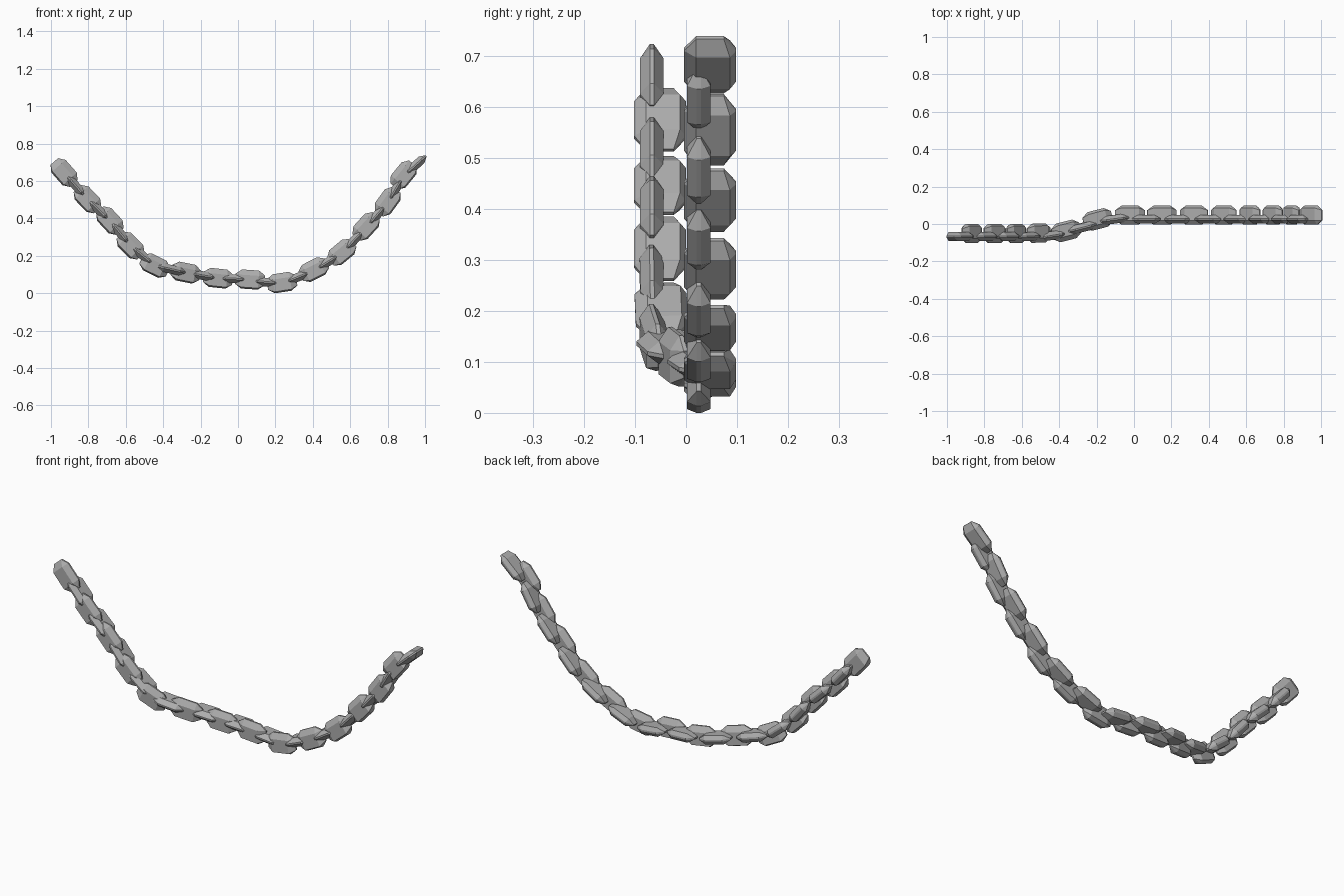
import bpy, bmesh
from mathutils import Vector, Matrix

if "Cube" in bpy.data.objects:
    bpy.data.objects.remove(bpy.data.objects["Cube"])

# centres of the upright links, left to right (x, y, z)
upright = [(-.93, -.067, .645), (-.805, -.067, .503), (-.685, -.067, .388), (-.575, -.067, .255),
           (-.445, -.062, .148), (-.28, -.02, .11), (-.107, .025, .08), (.064, .025, .073),
           (.235, .025, .057), (.405, .025, .126), (.555, .025, .219), (.685, .025, .357),
           (.80, .025, .489), (.885, .025, .632)]
upright = [Vector(p) for p in upright]
END = Vector((.947, .025, .688))

steel = bpy.data.materials.new("dark_steel")
steel.diffuse_color = (.42, .42, .42, 1)
steel.use_nodes = True
steel.node_tree.nodes["Principled BSDF"].inputs["Base Color"].default_value = steel.diffuse_color


def ring(hl, hw, cl, cw):
    """Chamfered rectangle outline"""
    return {(sx * (hl - a * cl), sy * (hw - (1 - a) * cw))
            for sx in (-1, 1) for sy in (-1, 1) for a in (0, 1)}


def make_link(name, centre, tangent, side, shift):
    """Solid faceted link: thin rim around the middle, smaller flat faces (shifted sideways)"""
    t = tangent.normalized()
    s = (side - t * side.dot(t)).normalized()
    n = t.cross(s)
    bm = bmesh.new()
    for hl, hw, cl, cw, h, dv in ((.079, .051, .034, .024, .004, 0),
                                  (.046, .033, 0, 0, .023, shift)):
        for u, v in sorted(ring(hl, hw, cl, cw)):
            for k in (-1, 1):
                bm.verts.new((u, v + dv, k * h))
    bmesh.ops.convex_hull(bm, input=bm.verts)
    bmesh.ops.recalc_face_normals(bm, faces=bm.faces)
    me = bpy.data.meshes.new(name)
    bm.to_mesh(me)
    bm.free()
    me.materials.append(steel)
    ob = bpy.data.objects.new(name, me)
    bpy.context.collection.objects.link(ob)
    m = Matrix((t, s, n)).transposed().to_4x4()
    m.translation = centre
    ob.matrix_world = m


depth = Vector((0, 1, 0))
path = upright + [END * 2 - upright[-1]]
for i, p in enumerate(upright):
    a, b = path[max(i - 1, 0)], path[i + 1]
    t = b - a
    # upright link: broad face towards the front
    make_link(f"upright_link_{i + 1}", p, t, t.cross(depth), -.01)
    # flat link joining to the next one, broad face towards up/down
    q = path[i + 1]
    c = (p + q) / 2
    c.y += .016 if c.x < -.45 else .004 if c.x < -.3 else .022
    c.z -= 0 if c.x < 0 else .006
    make_link(f"flat_link_{i + 1}", c, q - p, depth, .006)
